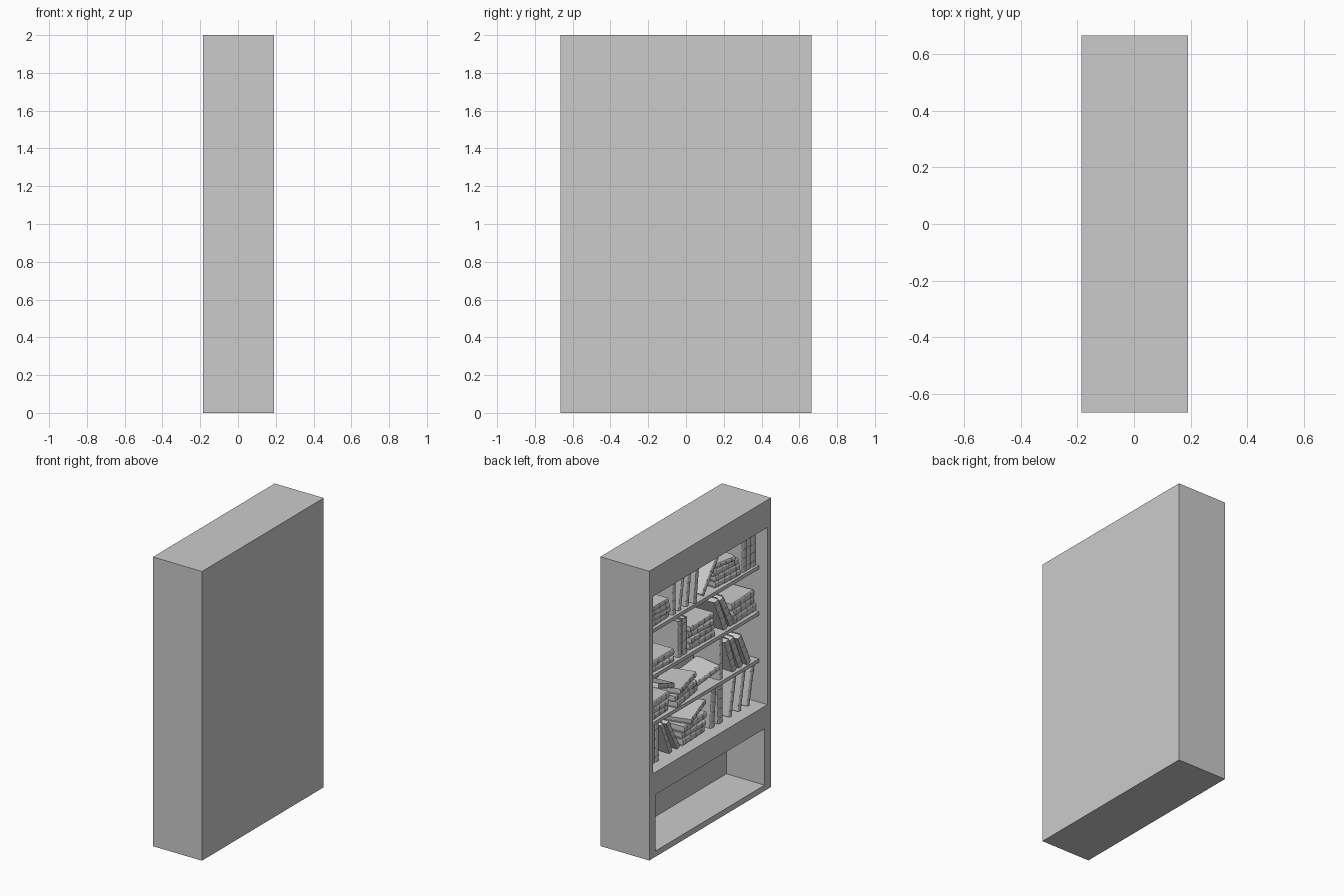
import bpy, bmesh, math, random
from mathutils import Matrix, Vector

if "Cube" in bpy.data.objects:
    bpy.data.objects.remove(bpy.data.objects["Cube"])

random.seed(4)


def finish(name, bm):
    bmesh.ops.recalc_face_normals(bm, faces=bm.faces)
    me = bpy.data.meshes.new(name)
    bm.to_mesh(me)
    bm.free()
    ob = bpy.data.objects.new(name, me)
    bpy.context.collection.objects.link(ob)
    return ob


def add_box(bm, lo, hi):
    lo, hi = Vector(lo), Vector(hi)
    size = hi - lo
    m = Matrix.Translation((lo + hi) / 2) @ Matrix.Diagonal((*size, 1))
    bmesh.ops.create_cube(bm, size=1, matrix=m)


def box(name, lo, hi):
    bm = bmesh.new()
    add_box(bm, lo, hi)
    return finish(name, bm)


def add_prism(bm, pts, z0, z1):
    a = [bm.verts.new((x, y, z0)) for x, y in pts]
    b = [bm.verts.new((x, y, z1)) for x, y in pts]
    bm.faces.new(a[::-1])
    bm.faces.new(b)
    n = len(pts)
    for i in range(n):
        j = (i + 1) % n
        bm.faces.new((a[i], a[j], b[j], b[i]))


# Cabinet carcass with two recesses open towards -x
BACK = 0.108
cabinet = box("cabinet", (-0.185, -0.665, 0), (0.19, 0.665, 2))
for lo, hi in (((-0.3, -0.625, 0.585), (BACK, 0.625, 1.81)),
               ((-0.3, -0.595, 0.04), (BACK, 0.595, 0.43))):
    cutter = box("recess_cutter", lo, hi)
    cutter.hide_render = True
    mod = cabinet.modifiers.new("recess", 'BOOLEAN')
    mod.operation = 'DIFFERENCE'
    mod.solver = 'EXACT'
    mod.object = cutter
    bpy.context.view_layer.objects.active = cabinet
    bpy.ops.object.modifier_apply(modifier=mod.name)
    bpy.data.objects.remove(cutter)

# Three inner shelves
LEVELS = (0.585, 0.885, 1.21, 1.53)
for z in LEVELS[1:]:
    box("shelf", (-0.12, -0.625, z - 0.025), (BACK, 0.625, z))


def book(z, y, lean=0.0, yaw=0.0, t=0.04, h=0.26, d=0.19, front=-0.095):
    """Hardback: rounded spine on -x, lowest point resting at z. Returns its top."""
    bm = bmesh.new()
    c, half = 0.005, d / 2

    def arc(grow):
        return [(-half - (0.008 + grow) * math.sin(a), -(t / 2 + grow * 0.4) * math.cos(a))
                for a in (math.pi * i / 6 for i in range(7))]

    # spine and two cover boards
    add_prism(bm, arc(0), -h / 2, h / 2)
    for s in (-1, 1):
        y0, y1 = sorted((s * t / 2, s * (t / 2 - c)))
        add_box(bm, (-half, y0, -h / 2), (half, y1, h / 2))
    # page block
    add_box(bm, (-half, -t / 2 + c, -h / 2 + 0.006), (half - 0.006, t / 2 - c, h / 2 - 0.006))
    # raised bands across the spine
    for k in (-0.36, -0.12, 0.12, 0.36):
        add_prism(bm, arc(0.002), k * h - 0.004, k * h + 0.004)

    bm.transform(Matrix.Rotation(yaw, 4, 'Z') @ Matrix.Rotation(lean, 4, 'X'))
    low = min(v.co.z for v in bm.verts)
    bm.transform(Matrix.Translation((front + half, y, z - low)))
    top = max(v.co.z for v in bm.verts)
    finish("book", bm)
    return top


def stack(z, y, n, h=0.26, yaw=0.0, t=0.042, front=-0.095):
    for _ in range(n):
        z = book(z, y + random.uniform(-0.012, 0.012), math.pi / 2,
                 yaw + random.uniform(-0.07, 0.07),
                 t * random.uniform(0.9, 1.1), h * random.uniform(0.94, 1.03), 0.18, front)
    return z


def row(z, items, **kw):
    for y, lean in items:
        book(z, y, lean, random.uniform(-0.03, 0.03), **kw)


# Books on the lowest level
z = LEVELS[0]
row(z, ((0.59, 0), (0.545, 0), (0.50, 0), (0.455, 0)), h=0.26)
row(z, ((0.355, -0.4), (0.285, -0.5)), h=0.25, t=0.035)
top = stack(z, 0.055, 3)
book(top, 0.03, math.pi / 2 - 0.12, 0.25, h=0.25, t=0.035)
row(z, ((-0.155, 0.08), (-0.235, 0)), t=0.05, h=0.27)
row(z, ((-0.365, 0.2), (-0.465, 0.2), (-0.56, 0.22)), t=0.04, h=0.26)

# Books on the second level
z = LEVELS[1]
top = stack(z, 0.455, 3, h=0.25)
book(top, 0.37, -1.2, 0.1, t=0.035, h=0.22)
top = stack(z, 0.15, 2, h=0.28, yaw=0.1)
book(top, 0.14, math.pi / 2, 0.25, h=0.28, t=0.04)
book(z + 0.03, -0.12, 1.3, -0.2, h=0.2, t=0.04)
row(z, ((-0.24, 0),), t=0.04, h=0.28)
row(z, ((-0.35, -0.35), (-0.41, -0.42)), t=0.045, h=0.25)
book(z, -0.47, -0.47, 0.05, h=0.25, t=0.045, front=-0.11)

# Books on the third level
z = LEVELS[2]
stack(z, 0.42, 2, h=0.29)
row(z, ((0.205, 0), (0.15, 0)), t=0.045, h=0.25)
stack(z, -0.035, 4, h=0.27)
row(z, ((-0.245, -0.42), (-0.305, -0.48)), t=0.045, h=0.25)
stack(z, -0.485, 3, h=0.25, t=0.05)

# Books on the top level
z = LEVELS[3]
stack(z, 0.45, 4, h=0.25, t=0.035)
row(z, ((0.275, 0),), t=0.04, h=0.25)
row(z, ((0.19, 0.17),), t=0.03, h=0.24)
row(z, ((0.115, 0.12),), t=0.04, h=0.25)
book(z, 0.05, 0.12, 0.0, t=0.035, h=0.24, front=-0.11)
book(z, -0.12, 0.68, 0, t=0.04, h=0.26)
top = stack(z, -0.31, 3, h=0.25)
book(top, -0.29, math.pi / 2, -0.2, t=0.035, h=0.2)
row(z, ((-0.50, 0), (-0.55, 0), (-0.598, 0)), t=0.043, h=0.25)
